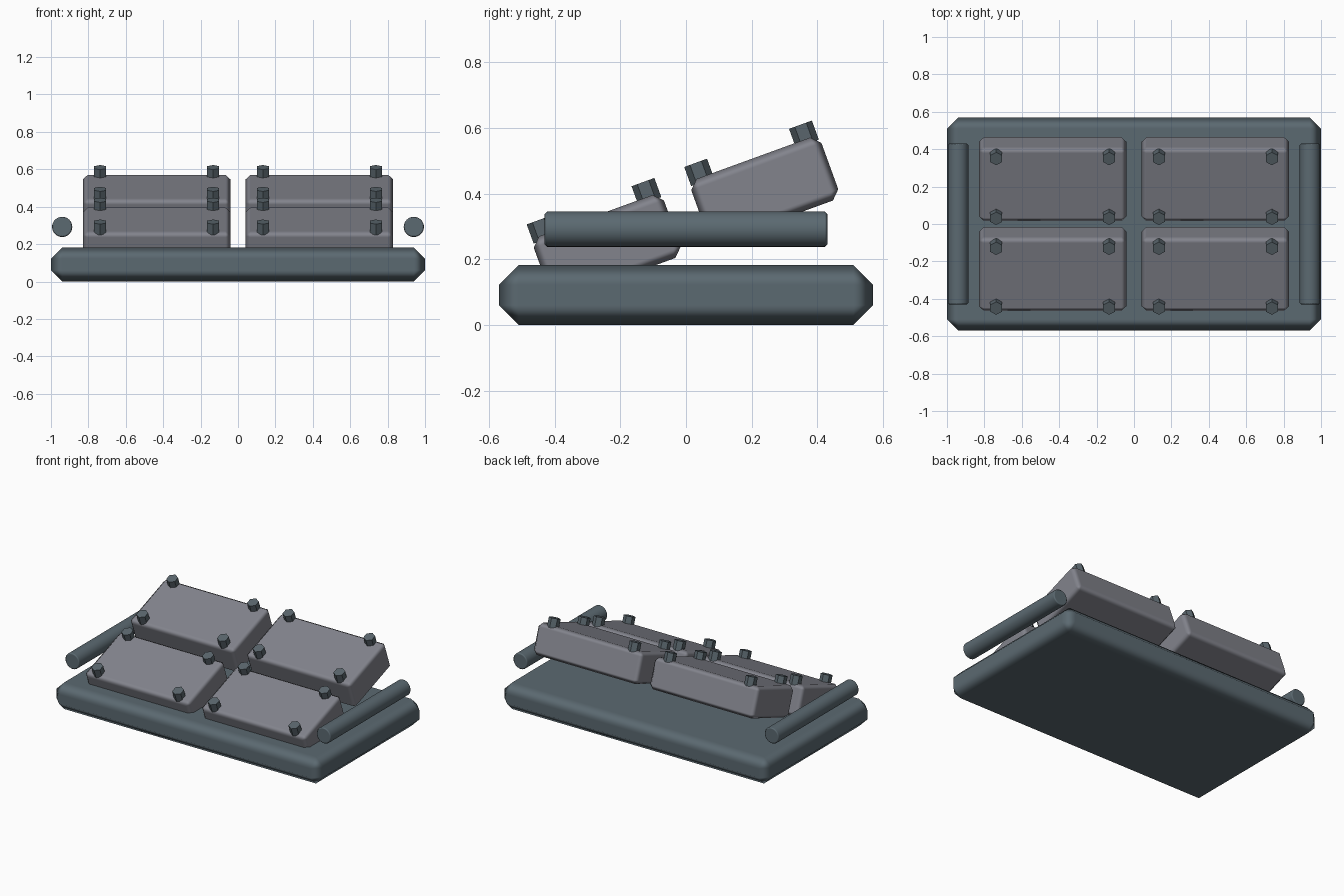
import bpy, math
from mathutils import Matrix, Vector

if "Cube" in bpy.data.objects:
    bpy.data.objects.remove(bpy.data.objects["Cube"])


def material(name, rgb):
    m = bpy.data.materials.new(name)
    m.diffuse_color = (*rgb, 1)
    m.use_nodes = True
    m.node_tree.nodes["Principled BSDF"].inputs["Base Color"].default_value = m.diffuse_color
    return m


SLATE = material("slate metal", (0.105, 0.142, 0.165))
GREY = material("grey plate", (0.225, 0.23, 0.265))
DARK = material("bolt metal", (0.10, 0.13, 0.15))
TILT = Matrix.Rotation(math.radians(20), 4, 'X')


def finish(ob, name, mat, bevel=0.0):
    ob.name = name
    ob.data.materials.append(mat)
    if bevel:
        # single chamfer with softened shading, broad faces stay flat
        bpy.ops.object.shade_smooth()
        b = ob.modifiers.new("chamfer", 'BEVEL')
        b.width = bevel
        b.segments = 1
        b.limit_method = 'ANGLE'
        b.angle_limit = math.radians(40)
        b.harden_normals = True
    return ob


def box(name, size, matrix, mat, bevel):
    bpy.ops.mesh.primitive_cube_add(size=1)
    ob = bpy.context.object
    ob.data.transform(Matrix.Diagonal((*size, 1)))
    ob.matrix_world = matrix
    return finish(ob, name, mat, bevel)


def rod(name, sides, radius, depth, matrix, mat, bevel=0.0):
    bpy.ops.mesh.primitive_cylinder_add(vertices=sides, radius=radius, depth=depth)
    ob = bpy.context.object
    ob.matrix_world = matrix
    return finish(ob, name, mat, bevel)


# Chamfered base slab
box("base", (2.0, 1.14, 0.182), Matrix.Translation((0, 0, 0.091)), SLATE, 0.06)

# Side bars running front to back
for side, label in ((-1, "left"), (1, "right")):
    place = Matrix.Translation((side * 0.94, 0, 0.292)) @ Matrix.Rotation(math.pi / 2, 4, 'X')
    rod(label + "_bar", 32, 0.054, 0.862, place, SLATE, 0.008)

# Four tilted blocks, each with a hex bolt at every corner of its top
for row, y, z in (("front", -0.24, 0.237), ("rear", 0.24, 0.412)):
    for side, label in ((-1, "left"), (1, "right")):
        place = Matrix.Translation((side * 0.435, y, z)) @ TILT
        box(f"{row}_{label}_block", (0.79, 0.422, 0.204), place, GREY, 0.027)
        for i in (-1, 1):
            for j in (-1, 1):
                spot = place @ Matrix.Translation(Vector((i * 0.302, j * 0.17, 0.118)))
                rod(f"{row}_{label}_bolt", 6, 0.037, 0.062, spot, DARK)
